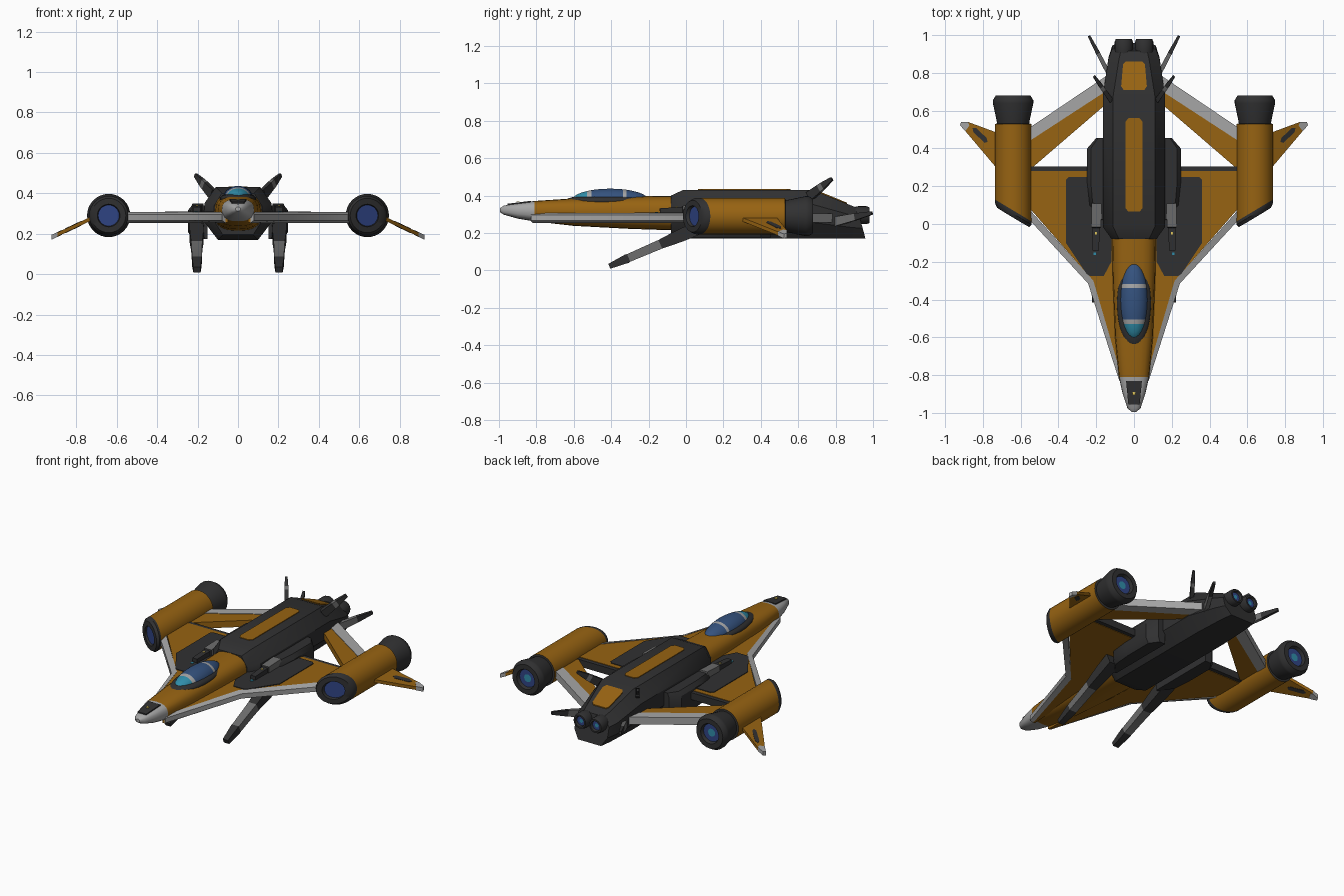
import bpy, bmesh, math
from mathutils import Vector

if "Cube" in bpy.data.objects:
    bpy.data.objects.remove(bpy.data.objects["Cube"])

MATS = []
def mat(name, rgb):
    m = bpy.data.materials.new(name)
    m.diffuse_color = (*rgb, 1)
    m.use_nodes = True
    m.node_tree.nodes["Principled BSDF"].inputs["Base Color"].default_value = m.diffuse_color
    MATS.append(m)
    return len(MATS) - 1

ORANGE = mat("orange_paint", (0.31, 0.125, 0.006))
DARK = mat("dark_metal", (0.03, 0.03, 0.031))
LIGHT = mat("light_grey", (0.38, 0.38, 0.38))
MID = mat("mid_grey", (0.15, 0.15, 0.15))
GLASS = mat("canopy_blue", (0.035, 0.085, 0.21))
CYAN = mat("cyan_glow", (0.03, 0.27, 0.4))
BLUE = mat("engine_blue", (0.03, 0.06, 0.24))
YELLOW = mat("yellow_light", (0.8, 0.6, 0.1))

def finish(name, bm, mirror, smooth=35):
    bmesh.ops.recalc_face_normals(bm, faces=bm.faces)
    me = bpy.data.meshes.new(name)
    for m in MATS:
        me.materials.append(m)
    for f in bm.faces:
        f.smooth = True
    bm.to_mesh(me)
    bm.free()
    me.set_sharp_from_angle(angle=math.radians(smooth))
    ob = bpy.data.objects.new(name, me)
    bpy.context.collection.objects.link(ob)
    if mirror:
        mod = ob.modifiers.new("mirror", 'MIRROR')
        mod.use_mirror_merge = False
    return ob

def loft(name, rings, mats, mirror=False):
    """Skin rings; mats is one index or [start cap, segments..., end cap]."""
    n = len(rings)
    if isinstance(mats, int):
        mats = [mats] * (n + 1)
    bm = bmesh.new()
    vs = [[bm.verts.new(p) for p in r] for r in rings]
    bm.faces.new(vs[0]).material_index = mats[0]
    bm.faces.new(vs[-1]).material_index = mats[-1]
    k = len(rings[0])
    for i in range(n - 1):
        for j in range(k):
            q = (j + 1) % k
            f = bm.faces.new((vs[i][j], vs[i][q], vs[i + 1][q], vs[i + 1][j]))
            f.material_index = mats[i + 1]
    return finish(name, bm, mirror)

def prism(name, pts, z, thick, m, mirror=True):
    """Plate from a plan outline; z is a number or a function of x, y."""
    zf = z if callable(z) else (lambda x, y: z)
    return loft(name, [[(x, y, zf(x, y) + t) for x, y in pts] for t in (0, thick)], m, mirror)

def lathe(name, cx, cz, prof, mats, n=32):
    """Turned part along y; each profile entry is radius, y, slant."""
    rings = []
    for r, y, s in prof:
        a = [2 * math.pi * i / n for i in range(n)]
        rings.append([(cx + r * math.cos(t), y + s * r * math.cos(t), cz + r * math.sin(t)) for t in a])
    return loft(name, rings, mats, True)

def bar(name, a, b, stations, mats):
    """Tapered rectangular bar; stations are fraction, half width, half height."""
    a, b = Vector(a), Vector(b)
    d = (b - a).normalized()
    side = d.cross(Vector((0, 0, 1))).normalized()
    up = side.cross(d)
    rings = [[a.lerp(b, t) + side * w * u + up * h * v
              for u, v in ((-1, -1), (1, -1), (1, 1), (-1, 1))] for t, w, h in stations]
    return loft(name, rings, mats, True)

# Nose fuselage: rounded-box sections (y, half width, bottom, top)
def section(y, w, lo, hi, n=20):
    pw = lambda c: math.copysign(abs(c) ** 0.75, c)
    ang = [2 * math.pi * i / n for i in range(n)]
    return [(w * pw(math.cos(t)), y, (lo + hi) / 2 + (hi - lo) / 2 * pw(math.sin(t))) for t in ang]

fus = [(-0.995, .012, .312, .332), (-0.975, .035, .298, .346), (-0.9, .06, .277, .36),
       (-0.81, .08, .262, .371), (-0.6, .1, .238, .385), (-0.3, .112, .222, .395), (0.0, .118, .212, .4)]
loft("nose_fuselage", [section(*s) for s in fus], [LIGHT] * 4 + [ORANGE] * 4)
prism("nose_panel", [(-.03, -.955), (.03, -.955), (.042, -.83), (-.042, -.83)],
      lambda x, y: .369 + (y + .83) * .135 - abs(x) * .1, .007, DARK, False)
prism("nose_light", [(-.008, -.905), (.008, -.905), (.008, -.89), (-.008, -.89)],
      .367, .005, YELLOW, False)

# Canopy: dark rim and banded glass
def dome(name, y, z, size, cuts, rule):
    bm = bmesh.new()
    bmesh.ops.create_uvsphere(bm, u_segments=32, v_segments=16, radius=1)
    for v in bm.verts:
        v.co = Vector((v.co.x * size[0], y + v.co.y * size[1], z + v.co.z * size[2]))
    for c in cuts:
        bmesh.ops.bisect_plane(bm, geom=bm.verts[:] + bm.edges[:] + bm.faces[:],
                               plane_co=(0, c, 0), plane_no=(0, 1, 0))
    for f in bm.faces:
        f.material_index = rule(f.calc_center_median().y)
    finish(name, bm, False)

def glass_rule(y):
    if y < -.53:
        return CYAN
    return LIGHT if y < -.505 or -.338 < y < -.318 else GLASS

dome("canopy_rim", -.42, .372, (.09, .228, .034), [], lambda y: DARK)
dome("canopy_glass", -.405, .375, (.074, .205, .062), [-.53, -.505, -.338, -.318], glass_rule)

# Main hull: octagonal sections (y, half width, top half width, top, bottom half width, back lean)
def octagon(y, w, tw, top, bw, lean, lo=.17):
    h = top - lo
    pts = [(bw, lo), (w, lo + h * .33), (w, lo + h * .7), (tw, top)]
    pts += [(-x, z) for x, z in reversed(pts)]
    return [(x, y + lean * (top - z), z) for x, z in pts]

hull = [(-.08, .118, .08, .4, .075, 0, .195), (-.015, .165, .11, .43, .1, 0), (.68, .165, .11, .43, .1, 0),
        (.87, .135, .08, .352, .09, .1), (.915, .115, .07, .335, .08, .27)]
loft("main_hull", [octagon(*s) for s in hull], DARK)
prism("hull_stripe", [(-.03, .065), (.03, .065), (.046, .085), (.046, .54), (.03, .56), (-.03, .56),
                      (-.046, .54), (-.046, .085)], .428, .006, ORANGE, False)
prism("tail_patch", [(-.055, .71), (.055, .71), (.068, .73), (.058, .845), (.045, .86), (-.045, .86),
                     (-.058, .845), (-.068, .73)], lambda x, y: .43 - (y - .68) * .41, .006, ORANGE, False)
lathe("tail_nozzle", .054, .295,
      [(.04, .88, 0), (.048, .92, 0), (.048, .965, 0), (.042, .98, 0), (.032, .98, 0), (.028, .965, 0), (.012, .965, 0)],
      [DARK] * 6 + [BLUE, CYAN], 20)

# Wings with light leading edges
prism("wing", [(.05, -.82), (.066, -.82), (.217, -.3), (.545, .075), (.57, .28), (.1, .28), (.1, -.1)],
      .255, .05, ORANGE)
edge_out = [(.078, -.83), (.243, -.315), (.57, .04)]
edge_in = [(.062, -.82), (.215, -.3), (.57, .095)]
loft("wing_leading_edge", [[(xi, yi, .253), (xo, yo, .266), (xo, yo, .296), (xi, yi, .307)]
                           for (xo, yo), (xi, yi) in zip(edge_out, edge_in)], LIGHT, True)
prism("wing_trailing_strip", [(.15, .28), (.56, .28), (.56, .305), (.15, .305)], .258, .044, DARK)
prism("wing_panel", [(.12, .25), (.345, .25), (.36, .235), (.36, -.1), (.25, -.265), (.235, -.275), (.16, -.275), (.12, -.2)],
      .303, .006, DARK)
prism("wing_light", [(.2, -.165), (.215, -.165), (.215, -.15), (.2, -.15)], .308, .004, CYAN)

# Rear struts
prism("rear_strut", [(.13, .65), (.56, .28), (.56, .45), (.13, .72)], .26, .04, ORANGE)
prism("rear_strut_edge", [(.13, .715), (.56, .435), (.56, .505), (.13, .795)], .257, .046, LIGHT)

# Engine nacelles with slanted intakes
lathe("engine_nacelle", .64, .29,
      [(.052, .05, .6), (.056, .034, .6), (.085, .035, .6), (.097, .055, .6), (.097, .072, .6),
       (.097, .2, 0), (.097, .53, 0), (.08, .532, 0)],
      [BLUE, DARK, DARK, DARK, DARK, ORANGE, ORANGE, DARK, DARK])
lathe("engine_nozzle", .64, .29,
      [(.083, .52, 0), (.088, .55, 0), (.107, .64, 0), (.107, .655, 0), (.092, .68, 0), (.062, .68, 0),
       (.055, .66, 0), (.024, .66, 0)],
      [DARK] * 7 + [BLUE, CYAN])

# Drooping winglets
droop = lambda x, y: .263 - (x - .73) * .47
prism("winglet", [(.71, .28), (.735, .305), (.893, .492), (.878, .54), (.735, .487), (.71, .478)], droop, .02, ORANGE)
prism("winglet_tip", [(.893, .492), (.922, .523), (.914, .541), (.878, .54), (.872, .52)],
      lambda x, y: droop(x, y) - .002, .024, LIGHT)
for s, t in (("upper", .018), ("lower", -.002)):
    prism(s + "_winglet_panel", [(.775, .435), (.79, .43), (.85, .485), (.855, .508), (.835, .508), (.78, .455)],
          lambda x, y: droop(x, y) + t, .004, DARK)

# Gun pods, upper guns and long lower guns
pod = [(.15, .455), (.2, .455), (.248, .4), (.248, .22), (.235, .1), (.17, .02), (.15, .02)]
loft("gun_pod", [[(.15 + (x - .15) * k, y, z) for x, y in pod]
                 for z, k in ((.175, .8), (.21, 1), (.315, 1), (.34, .8))], DARK, True)
bar("upper_gun", (.198, .11, .325), (.203, -.14, .318),
    [(0, .027, .025), (.5, .026, .024), (.52, .02, .018), (1, .017, .014)], [MID, MID, DARK, DARK, DARK])
prism("upper_gun_light", [(.197, -.055), (.207, -.055), (.207, -.043), (.197, -.043)], .334, .007, YELLOW)
bar("lower_gun", (.205, .06, .225), (.203, -.41, .022),
    [(0, .036, .036), (.2, .034, .034), (.42, .028, .025), (.55, .026, .024), (.78, .024, .022), (.8, .024, .024), (1, .018, .014)],
    [DARK, DARK, DARK, MID, MID, DARK, DARK, DARK])

# Tail fins
fin = [(0, .012, .026), (.45, .011, .021), (.6, .011, .019), (1, .007, .009)]
bar("upper_tail_fin", (.125, .66, .395), (.21, .78, .49), fin, [DARK, DARK, MID, DARK, DARK])
bar("lower_tail_fin", (.12, .77, .255), (.238, .995, .307), fin, [DARK, MID, MID, DARK, DARK])
